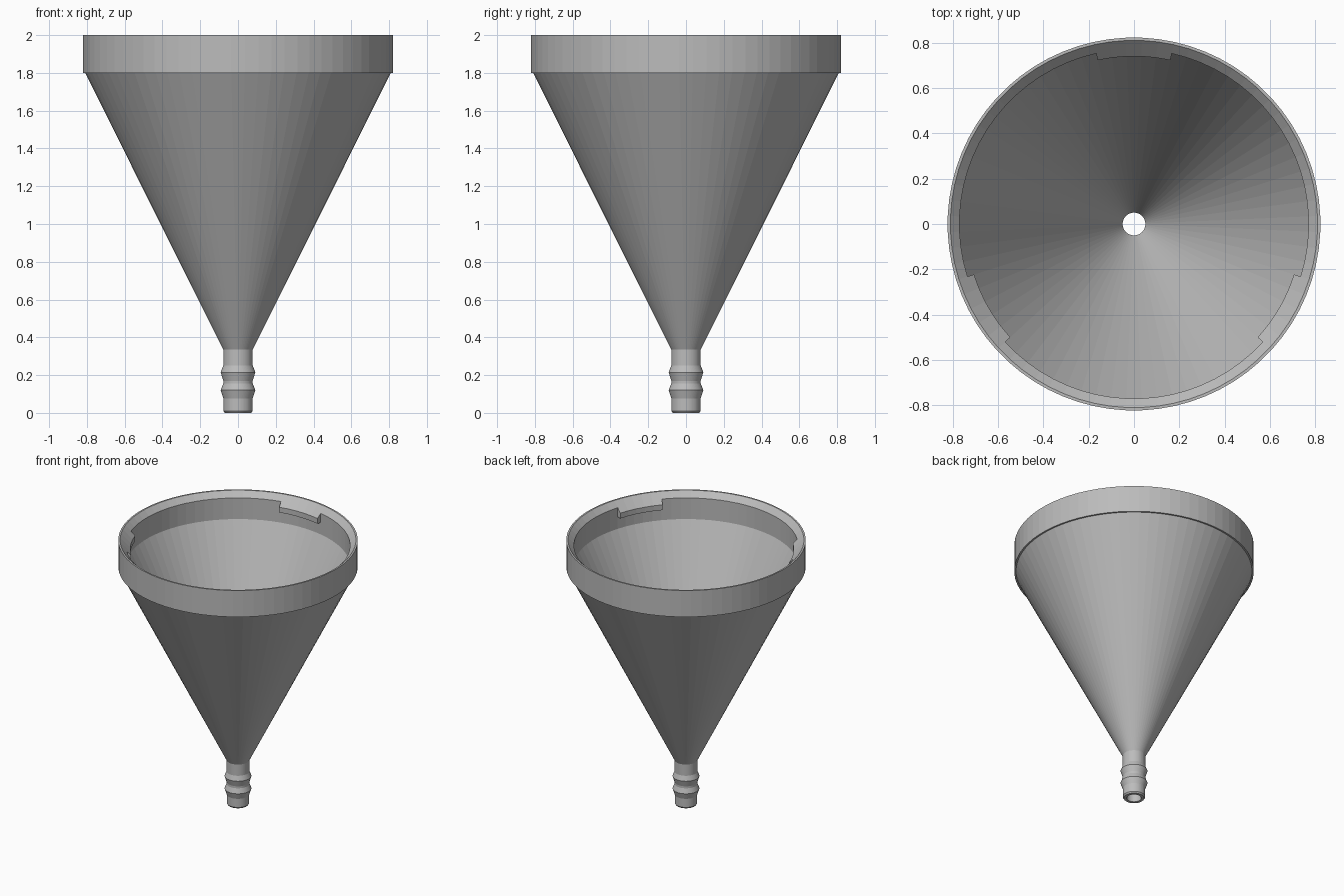
import bpy, bmesh, math

cube = bpy.data.objects.get("Cube")
if cube:
    bpy.data.objects.remove(cube, do_unlink=True)

SEGMENTS = 72
STEP = 2 * math.pi / SEGMENTS

grey = bpy.data.materials.new("plain grey")
grey.use_nodes = True
grey.diffuse_color = (0.5, 0.5, 0.5, 1)
grey.node_tree.nodes["Principled BSDF"].inputs["Base Color"].default_value = (0.5, 0.5, 0.5, 1)


def lathe(name, profile, start=STEP / 2, steps=SEGMENTS):
    """Sweep a closed (radius, height) profile around z; partial sweeps get end caps."""
    bm = bmesh.new()
    full = steps == SEGMENTS
    rings = []
    for i in range(steps if full else steps + 1):
        a = start + i * STEP
        rings.append([bm.verts.new((r * math.cos(a), r * math.sin(a), z)) for r, z in profile])
    n = len(profile)
    for i in range(steps):
        here, there = rings[i], rings[(i + 1) % len(rings)]
        for j in range(n):
            k = (j + 1) % n
            bm.faces.new((here[j], there[j], there[k], here[k]))
    if not full:
        bm.faces.new(rings[0])
        bm.faces.new(rings[-1])
    bmesh.ops.recalc_face_normals(bm, faces=bm.faces)
    mesh = bpy.data.meshes.new(name)
    bm.to_mesh(mesh)
    bm.free()
    mesh.materials.append(grey)
    obj = bpy.data.objects.new(name, mesh)
    bpy.context.collection.objects.link(obj)
    return obj


# Funnel shell: outside from the barbed spout up to the rim, then back down inside
outside = [
    (0.07, 0), (0.077, 0.01), (0.077, 0.075),                     # spout tip
    (0.092, 0.12), (0.078, 0.155), (0.078, 0.17), (0.092, 0.215), # barbs
    (0.078, 0.25), (0.078, 0.335),                                # spout neck
    (0.81, 1.8), (0.8225, 1.8), (0.8225, 2),                      # cone and rim band
]
inside = [(0.81, 2), (0.77, 1.96), (0.77, 1.8), (0.05, 0.345), (0.05, 0)]
lathe("funnel_body", outside + inside)

# Three retaining tabs continuing the sloped lip inward
tab_profile = [(0.78, 1.89), (0.74, 1.89), (0.74, 1.93), (0.77, 1.96), (0.78, 1.96)]
for side, angle in (("back", 90), ("front_right", 210), ("front_left", 330)):
    lathe("rim_tab_" + side, tab_profile, math.radians(angle) - 2.5 * STEP, 5)
